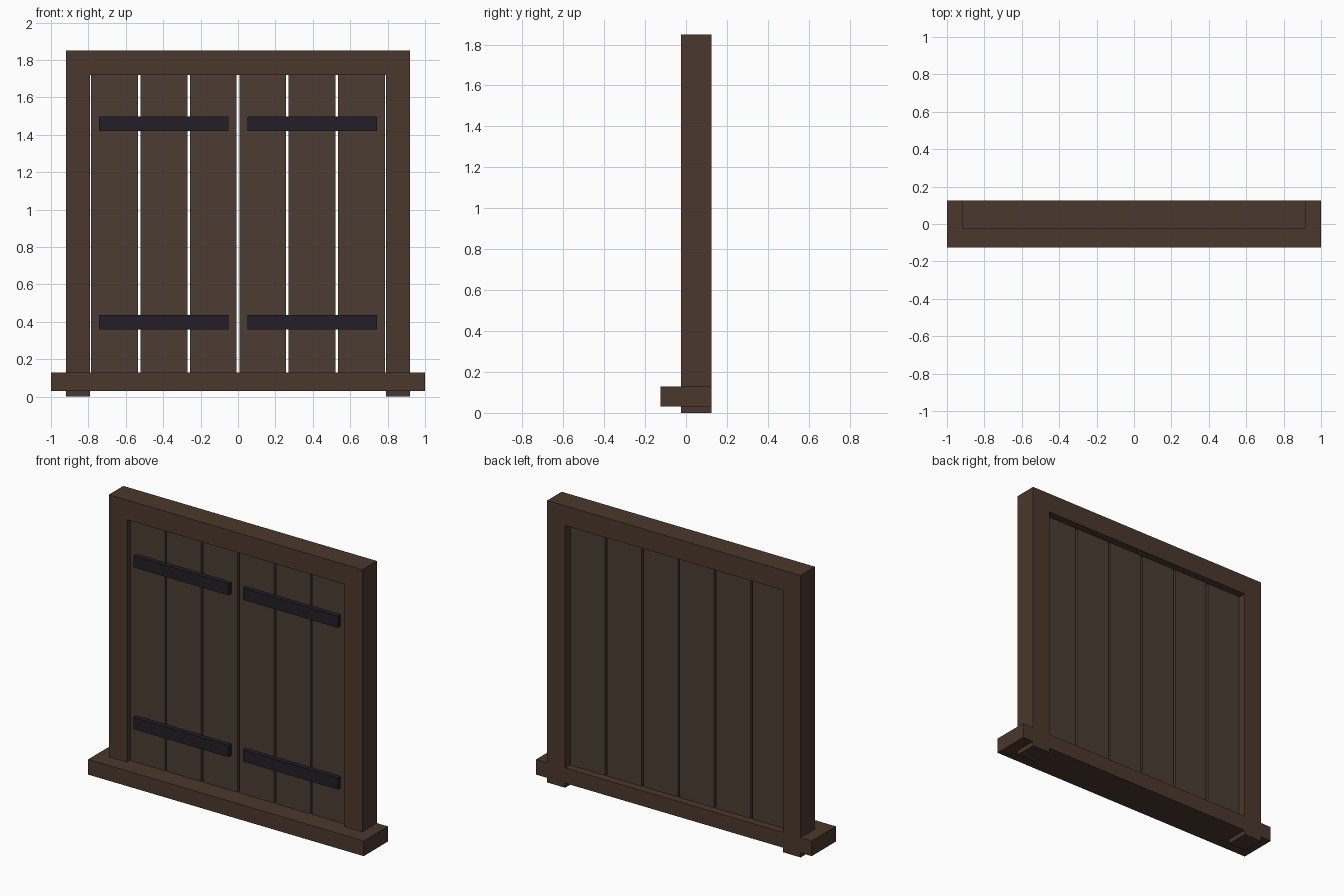
import bpy

if "Cube" in bpy.data.objects:
    bpy.data.objects.remove(bpy.data.objects["Cube"])


def material(name, rgb):
    m = bpy.data.materials.new(name)
    m.diffuse_color = (*rgb, 1)
    m.use_nodes = True
    m.node_tree.nodes["Principled BSDF"].inputs["Base Color"].default_value = m.diffuse_color
    return m


frame_wood = material("frame_wood", (0.070, 0.040, 0.026))
plank_wood = material("plank_wood", (0.070, 0.046, 0.033))
iron = material("dark_iron", (0.016, 0.013, 0.021))


def box(name, x, y, z, mat):
    """Box from (min, max) ranges on each axis."""
    bpy.ops.mesh.primitive_cube_add(size=1, location=[(a + b) / 2 for a, b in (x, y, z)])
    ob = bpy.context.object
    ob.name = name
    ob.scale = [b - a for a, b in (x, y, z)]
    bpy.ops.object.transform_apply(location=False, rotation=False, scale=True)
    ob.data.materials.append(mat)
    return ob


FRAME_Y = (-0.025, 0.125)
PLANK_Y = (0.005, 0.075)
STRAP_Y = (-0.025, 0.005)

# Window frame: sill, lintel and two jambs
box("sill", (-1, 1), (-0.125, 0.125), (0.03, 0.13), frame_wood)
box("lintel", (-0.79, 0.79), FRAME_Y, (1.72, 1.85), frame_wood)
box("left_jamb", (-0.92, -0.79), FRAME_Y, (0, 1.85), frame_wood)
box("right_jamb", (0.79, 0.92), FRAME_Y, (0, 1.85), frame_wood)

# Six shutter planks with narrow gaps
for i in range(6):
    cx = (i - 2.5) * 0.264
    box(f"shutter_plank_{i + 1}", (cx - 0.125, cx + 0.125), PLANK_Y, (0.13, 1.72), plank_wood)

# Iron straps, two on each shutter
for side, cx in (("left", -0.397), ("right", 0.397)):
    for level, cz in (("lower", 0.398), ("upper", 1.459)):
        box(f"{side}_{level}_strap", (cx - 0.345, cx + 0.345), STRAP_Y,
            (cz - 0.038, cz + 0.038), iron)
